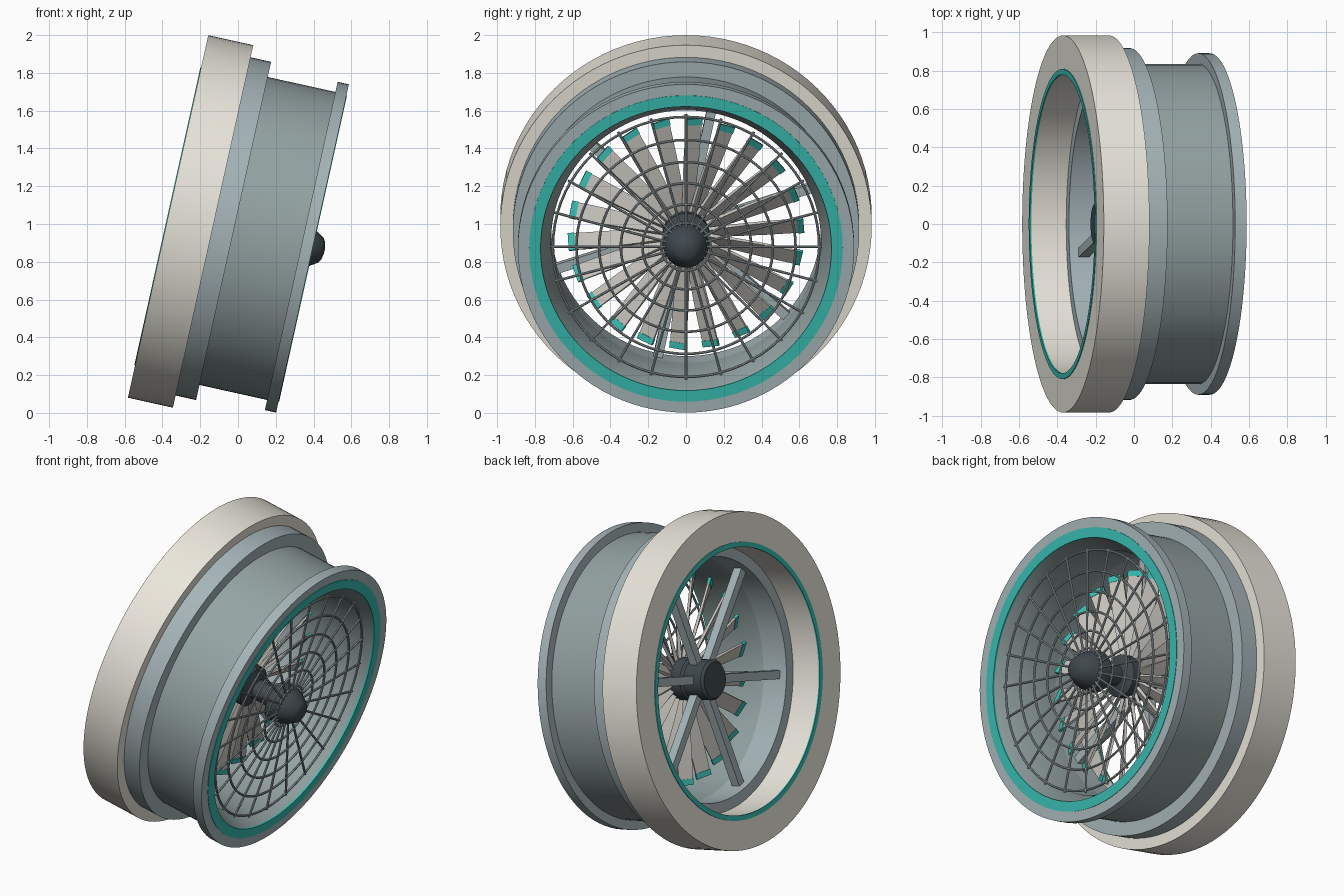
import bpy, bmesh
from math import sin, cos, tau, radians
from mathutils import Matrix, Vector

if "Cube" in bpy.data.objects:
    bpy.data.objects.remove(bpy.data.objects["Cube"])

# Fan frame: local z = fan axis (tilted nose-down), local y = up, local x = world y
T = radians(12.5)
FRAME = Matrix(((0, sin(T), cos(T), -0.370),
                (1, 0, 0, 0),
                (0, cos(T), -sin(T), 1.04),
                (0, 0, 0, 1)))


def mat(name, c):
    m = bpy.data.materials.new(name)
    m.diffuse_color = (*c, 1)
    m.use_nodes = True
    m.node_tree.nodes["Principled BSDF"].inputs["Base Color"].default_value = m.diffuse_color
    return m


CREAM = mat("cream", (0.82, 0.79, 0.71))
BLUE = mat("blue_grey", (0.38, 0.46, 0.48))
BODY = mat("body_grey", (0.30, 0.37, 0.37))
TEAL = mat("teal", (0.04, 0.50, 0.44))
DARK = mat("dark_slate", (0.05, 0.065, 0.075))
WIRE = mat("wire_grey", (0.36, 0.42, 0.43))
BLADE = mat("blade_grey", (0.55, 0.53, 0.49))


def finish(name, bm, m, smooth=True):
    bmesh.ops.recalc_face_normals(bm, faces=bm.faces)
    me = bpy.data.meshes.new(name)
    bm.to_mesh(me)
    bm.free()
    me.materials.append(m)
    ob = bpy.data.objects.new(name, me)
    bpy.context.collection.objects.link(ob)
    ob.matrix_world = FRAME
    if smooth:
        bpy.ops.object.select_all(action='DESELECT')
        ob.select_set(True)
        bpy.context.view_layer.objects.active = ob
        bpy.ops.object.shade_smooth_by_angle(angle=radians(30))
    return ob


def lathe(name, prof, m, closed=True, n=96):
    """Spin a (radius, axial) profile; open profiles get flat caps."""
    bm = bmesh.new()
    rings = [[bm.verts.new((r * cos(tau * i / n), r * sin(tau * i / n), s))
              for i in range(n)] for r, s in prof]
    pairs = list(zip(rings, rings[1:]))
    if closed:
        pairs.append((rings[-1], rings[0]))
    for a, b in pairs:
        for i in range(n):
            j = (i + 1) % n
            bm.faces.new((a[i], a[j], b[j], b[i]))
    if not closed:
        bm.faces.new(rings[0])
        bm.faces.new(rings[-1])
    return finish(name, bm, m)


def ring(name, r0, r1, s0, s1, m):
    return lathe(name, [(r0, s0), (r1, s0), (r1, s1), (r0, s1)], m)


def loft(bm, sections, angle):
    """Radial bar from (radius, axial, chord, thickness, pitch) sections."""
    e = Vector((cos(angle), sin(angle), 0))
    t = Vector((-sin(angle), cos(angle), 0))
    k = Vector((0, 0, 1))
    loops = []
    for r, s, c, th, p in sections:
        d, q = t * cos(p) + k * sin(p), k * cos(p) - t * sin(p)
        o = e * r + k * s
        loops.append([bm.verts.new(o + d * x * c / 2 + q * y * th / 2)
                      for x, y in ((-1, -1), (1, -1), (1, 1), (-1, 1))])
    for a, b in zip(loops, loops[1:]):
        for i in range(4):
            j = (i + 1) % 4
            bm.faces.new((a[i], a[j], b[j], b[i]))
    bm.faces.new(loops[0])
    bm.faces.new(loops[-1])


# Duct shell
ring("intake_ring", 0.78, 0.983, 0, 0.244, CREAM)
lathe("mid_flange", [(0.715, 0.19), (0.79, 0.19), (0.79, 0.244), (0.917, 0.244),
                     (0.917, 0.355), (0.715, 0.355)], BLUE)
lathe("duct_body", [(0.715, 0.355), (0.835, 0.355), (0.835, 0.722), (0.77, 0.775), (0.715, 0.63)], BODY)
ring("front_flange", 0.79, 0.89, 0.722, 0.783, BLUE)
ring("rear_trim", 0.778, 0.808, -0.004, 0.004, TEAL)
ring("front_trim", 0.77, 0.83, 0.77, 0.786, TEAL)

# Motor hub and nose cone
lathe("motor_hub", [(0.105, 0.17), (0.118, 0.185), (0.118, 0.31), (0.10, 0.31)], DARK, False, 32)
lathe("rotor_hub", [(0.11, 0.31), (0.125, 0.33), (0.125, 0.49), (0.06, 0.52), (0.06, 0.68)], DARK, False, 32)
lathe("nose_cone", [(0.12, 0.66), (0.122, 0.70), (0.115, 0.74), (0.095, 0.785), (0.066, 0.83),
                    (0.045, 0.842), (0.01, 0.848)], DARK, False, 32)

# Stator struts
bm = bmesh.new()
for i in range(6):
    loft(bm, [(0.10, 0.265, 0.05, 0.055, 0), (0.725, 0.265, 0.05, 0.055, 0)], radians(78 + 60 * i))
finish("stator_struts", bm, BLUE, False)

# Rotor blades with teal tips
blades, tips = bmesh.new(), bmesh.new()
for i in range(22):
    a = radians(86) + tau * i / 22
    loft(blades, [(0.10, 0.42, 0.06, 0.022, radians(46)), (0.25, 0.42, 0.08, 0.018, radians(40)),
                  (0.42, 0.42, 0.09, 0.015, radians(34)), (0.60, 0.42, 0.09, 0.012, radians(28))], a)
    loft(tips, [(0.59, 0.42, 0.094, 0.018, radians(28)), (0.625, 0.42, 0.094, 0.018, radians(28))], a)
finish("rotor_blades", blades, BLADE)
finish("blade_tips", tips, TEAL, False)

# Front guard: wire rings and spokes
G = 0.745
for k, R in enumerate((0.13, 0.23, 0.345, 0.46, 0.58, 0.705)):
    w = 0.007
    lathe(f"guard_ring_{k + 1}", [(R + w * cos(tau * j / 8), G + w * sin(tau * j / 8)) for j in range(8)],
          WIRE, True, 72)
bm = bmesh.new()
for i in range(24):
    a = tau * i / 24
    m = Matrix.Rotation(a, 4, 'Z') @ Matrix.Translation((0.415, 0, G)) @ Matrix.Rotation(radians(90), 4, 'Y')
    bmesh.ops.create_cone(bm, cap_ends=True, segments=8, radius1=0.007, radius2=0.007, depth=0.61, matrix=m)
finish("guard_spokes", bm, WIRE)
